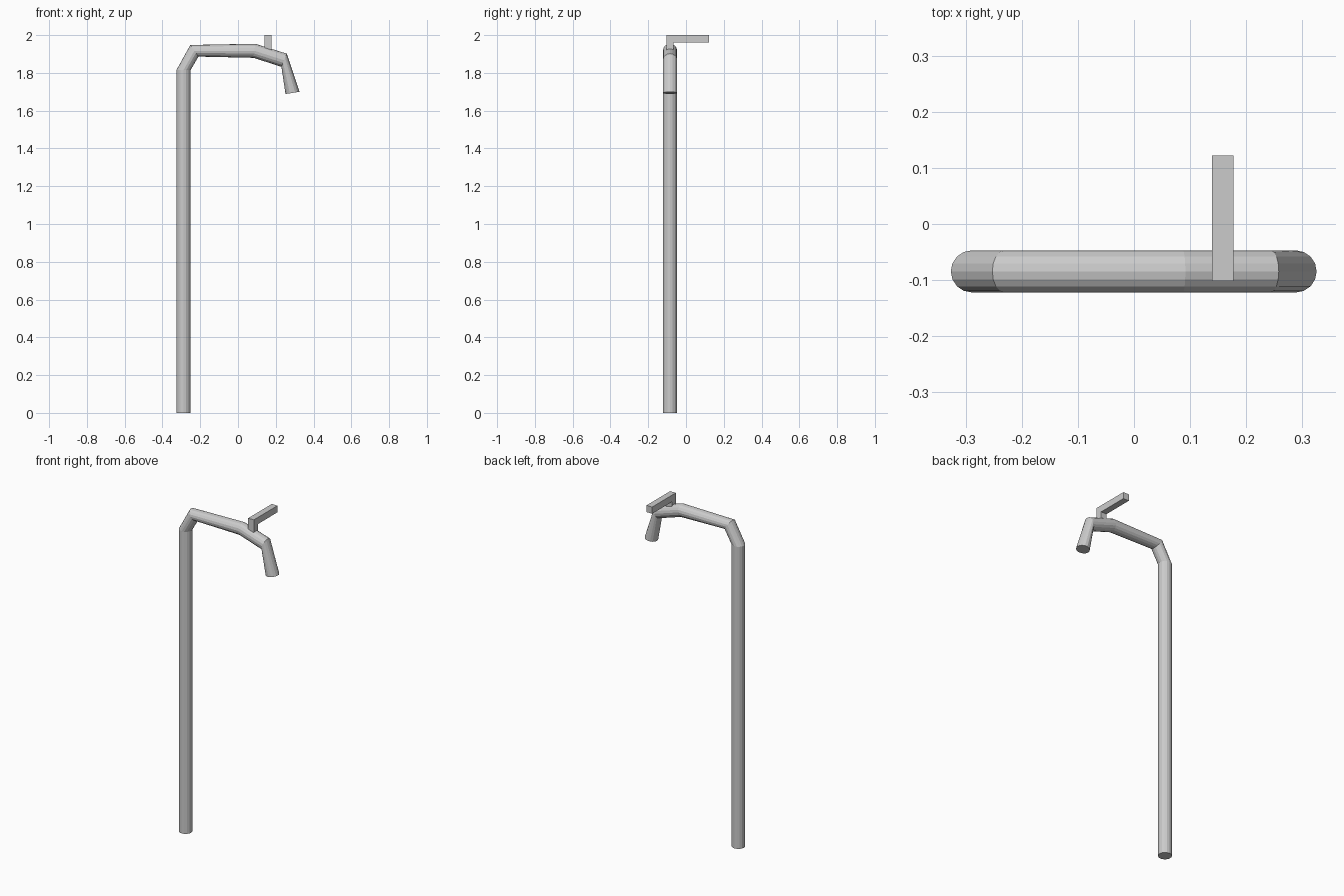
import bpy, bmesh
from math import sin, cos, pi, radians

if "Cube" in bpy.data.objects:
    bpy.data.objects.remove(bpy.data.objects["Cube"])

R, SIDES, PIPE_Y = 0.0375, 16, -0.0845

# centre x, centre z, tilt of each round section along the pipe
SECTIONS = [
    (-0.289, 0.0, 0),
    (-0.289, 1.814, 0),
    (-0.231, 1.917, -55),
    (0.087, 1.917, -97),
    (0.244, 1.867, -112),
    (0.2885, 1.694, -171),
]


def finish(bm, name):
    bmesh.ops.recalc_face_normals(bm, faces=bm.faces)
    mesh = bpy.data.meshes.new(name)
    bm.to_mesh(mesh)
    bm.free()
    obj = bpy.data.objects.new(name, mesh)
    bpy.context.collection.objects.link(obj)
    return obj


# bent pipe: upright, neck and spout
bm = bmesh.new()
rings = []
for cx, cz, tilt in SECTIONS:
    t = radians(tilt)
    ring = []
    for i in range(SIDES):
        a = 2 * pi * i / SIDES
        u = R * cos(a)
        ring.append(bm.verts.new((cx + u * cos(t), PIPE_Y + R * sin(a), cz + u * sin(t))))
    rings.append(ring)
for lo, hi in zip(rings, rings[1:]):
    for i in range(SIDES):
        j = (i + 1) % SIDES
        bm.faces.new((lo[i], lo[j], hi[j], hi[i]))
bm.faces.new(rings[0])
bm.faces.new(rings[-1])
finish(bm, "pipe")

# L-shaped lever: profile in y-z, extruded along x
profile = [(-0.102, 1.90), (-0.065, 1.90), (-0.065, 1.96),
           (0.122, 1.96), (0.122, 2.0), (-0.102, 2.0)]
bm = bmesh.new()
face = bm.faces.new([bm.verts.new((0.139, y, z)) for y, z in profile])
ext = bmesh.ops.extrude_face_region(bm, geom=[face])
bmesh.ops.translate(bm, vec=(0.038, 0, 0),
                    verts=[g for g in ext["geom"] if isinstance(g, bmesh.types.BMVert)])
finish(bm, "lever")
